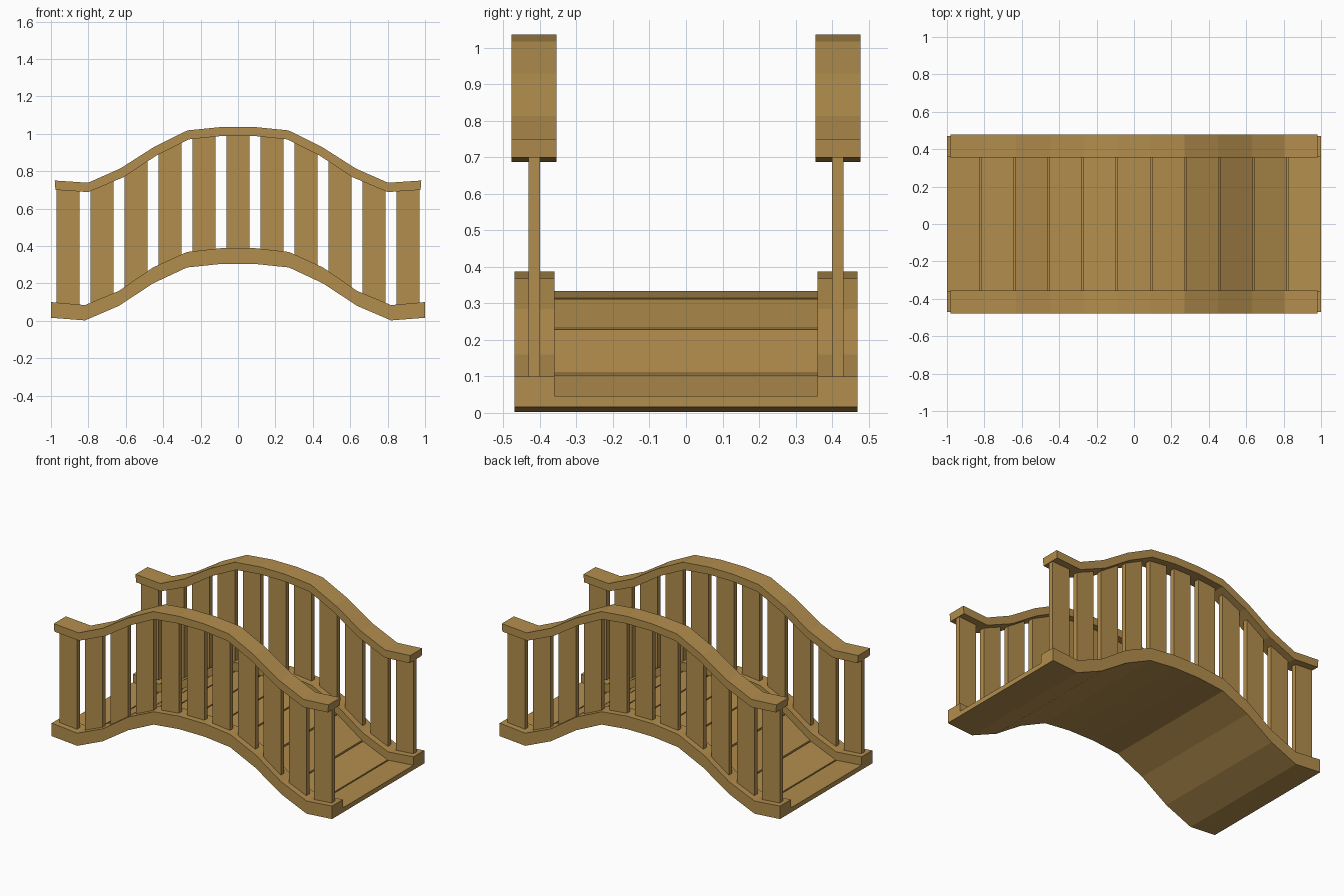
import bpy, bmesh

if "Cube" in bpy.data.objects:
    bpy.data.objects.remove(bpy.data.objects["Cube"])

wood = bpy.data.materials.new("wood")
wood.diffuse_color = (0.45, 0.27, 0.075, 1)
wood.use_nodes = True
wood.node_tree.nodes["Principled BSDF"].inputs["Base Color"].default_value = wood.diffuse_color

N = 11
STEP = 2 / N
XS = [-1 + i * STEP for i in range(N + 1)]


def mirrored(half):
    return half + half[::-1]


RIM_TOP = mirrored([0.10, 0.084, 0.16, 0.285, 0.368, 0.388])
DECK_LOW = mirrored([0.016, 0.002, 0.08, 0.20, 0.285, 0.304])
RAIL_TOP = mirrored([0.75, 0.738, 0.814, 0.93, 1.018, 1.036])
RAIL_LOW = mirrored([0.70, 0.688, 0.768, 0.885, 0.97, 0.988])
RAIL_XT = mirrored([0.98, 0.802, 0.63, 0.448, 0.27, 0.089])
RAIL_XB = mirrored([0.976, 0.80, 0.612, 0.434, 0.262, 0.089])


def signed(xs):
    return [-x if i < len(xs) / 2 else x for i, x in enumerate(xs)]


def loft(name, rings):
    """Skin a row of equal-sized point rings and cap both ends."""
    bm = bmesh.new()
    vs = [[bm.verts.new(p) for p in r] for r in rings]
    n = len(rings[0])
    for a, b in zip(vs, vs[1:]):
        for k in range(n):
            bm.faces.new((a[k], a[(k + 1) % n], b[(k + 1) % n], b[k]))
    bm.faces.new(vs[0][::-1])
    bm.faces.new(vs[-1])
    bmesh.ops.recalc_face_normals(bm, faces=bm.faces)
    me = bpy.data.meshes.new(name)
    bm.to_mesh(me)
    bm.free()
    me.materials.append(wood)
    ob = bpy.data.objects.new(name, me)
    bpy.context.collection.objects.link(ob)
    return ob


def rect(xt, xb, y0, y1, zb, zt):
    return [(xb, y0, zb), (xb, y1, zb), (xt, y1, zt), (xt, y0, zt)]


def height(profile, x):
    i = min(int((x + 1) / STEP), N - 1)
    t = (x - XS[i]) / STEP
    return profile[i] * (1 - t) + profile[i + 1] * t


# Arched deck base: U-shaped section with raised rims
OUT, INN = 0.47, 0.36
loft("deck_base", [
    [(x, -OUT, lo), (x, OUT, lo), (x, OUT, hi), (x, INN, hi),
     (x, INN, hi - 0.07), (x, -INN, hi - 0.07), (x, -INN, hi), (x, -OUT, hi)]
    for x, lo, hi in zip(XS, DECK_LOW, RIM_TOP)])

# Planks with narrow gaps between them
for i in range(N):
    ends = (XS[i] + (0.004 if i else 0), XS[i + 1] - (0.004 if i < N - 1 else 0))
    loft(f"plank_{i + 1}", [
        rect(x, x, -INN, INN, height(RIM_TOP, x) - 0.07, height(RIM_TOP, x) - 0.054)
        for x in ends])

# Handrails and flat balusters on both sides
for side, s in (("front", -1), ("back", 1)):
    loft(f"{side}_handrail", [
        rect(xt, xb, s * 0.355, s * 0.478, lo, hi)
        for xt, xb, lo, hi in zip(signed(RAIL_XT), signed(RAIL_XB), RAIL_LOW, RAIL_TOP)])
    for i in range(N):
        c = XS[i] + STEP / 2
        loft(f"{side}_baluster_{i + 1}", [
            rect(x, x, s * 0.40, s * 0.432, height(RIM_TOP, x) - 0.01,
                 height(RAIL_LOW, x / 0.98) + 0.015)
            for x in (c - 0.0625, c + 0.0625)])
